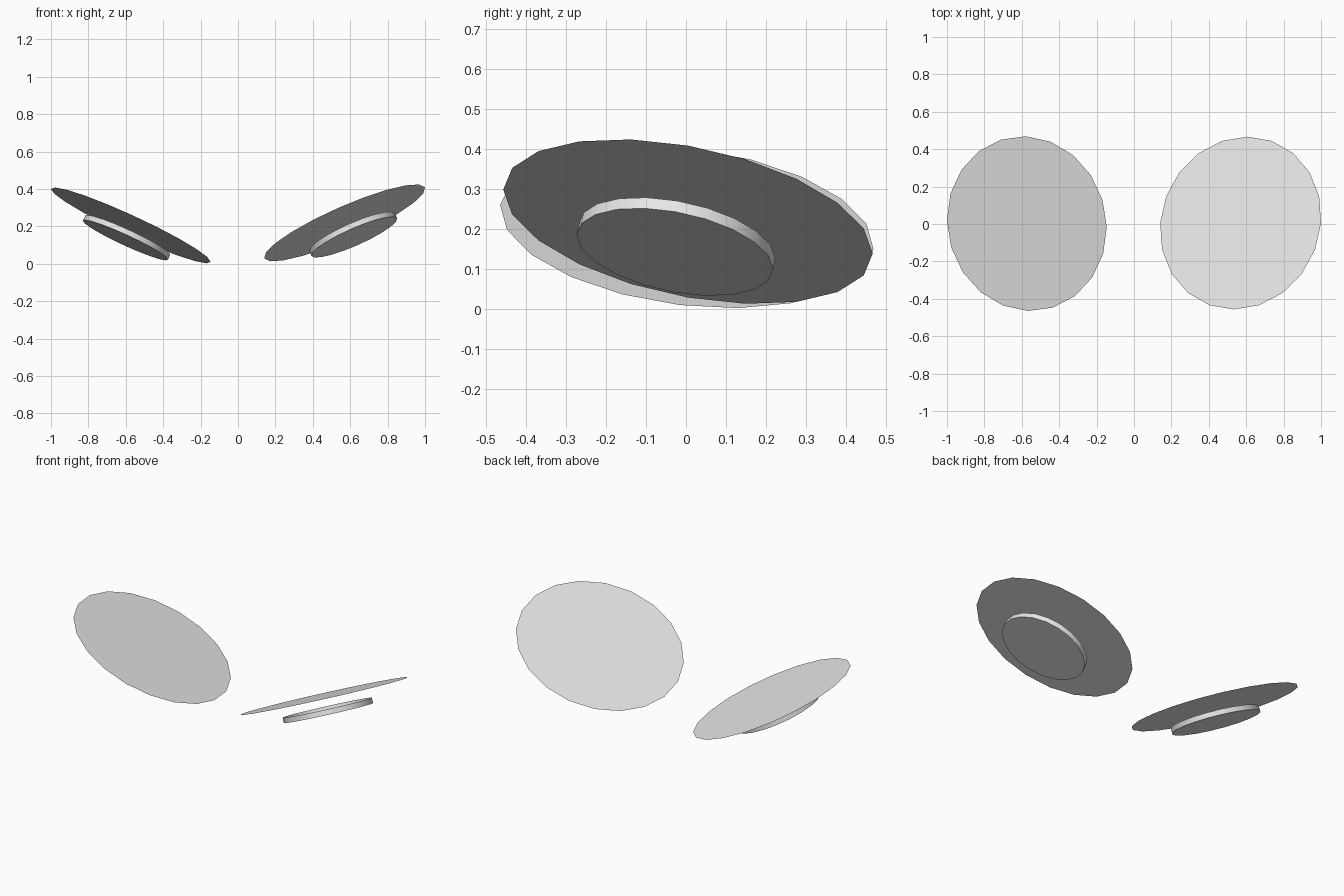
import bpy, bmesh, math
from mathutils import Matrix, Vector

cube = bpy.data.objects.get("Cube")
if cube:
    bpy.data.objects.remove(cube, do_unlink=True)

SIDES = 20
DISC_RADIUS = 0.47
CUP_RADIUS = 0.25
CUP_HEIGHT = 0.03

grey = bpy.data.materials.new("light_grey")
grey.use_nodes = True
grey.diffuse_color = (0.8, 0.8, 0.8, 1)
grey.node_tree.nodes["Principled BSDF"].inputs["Base Color"].default_value = (0.8, 0.8, 0.8, 1)


def tilt_matrix(x_dir, y_dir, centre):
    """Placement whose local x and y axes lie in the tilted plane."""
    x = Vector(x_dir).normalized()
    z = x.cross(Vector(y_dir)).normalized()
    y = z.cross(x)
    m = Matrix((x, y, z)).transposed().to_4x4()
    m.translation = centre
    return m


def add_part(name, bm, matrix):
    mesh = bpy.data.meshes.new(name)
    bm.to_mesh(mesh)
    bm.free()
    obj = bpy.data.objects.new(name, mesh)
    bpy.context.collection.objects.link(obj)
    obj.matrix_world = matrix
    mesh.materials.append(grey)
    bpy.ops.object.select_all(action='DESELECT')
    obj.select_set(True)
    bpy.context.view_layer.objects.active = obj
    bpy.ops.object.shade_smooth_by_angle(angle=math.radians(30))


def ring(bm, radius, z):
    steps = [2 * math.pi * i / SIDES for i in range(SIDES)]
    return [bm.verts.new((radius * math.cos(a), radius * math.sin(a), z)) for a in steps]


def add_disc(name, matrix):
    # Thin flat plate facing up
    bm = bmesh.new()
    bm.faces.new(ring(bm, DISC_RADIUS, 0))
    add_part(name, bm, matrix)


def add_cup(name, matrix):
    # Shallow open dish: closed underneath, origin at its underside
    bm = bmesh.new()
    low, high = ring(bm, CUP_RADIUS, 0), ring(bm, CUP_RADIUS, CUP_HEIGHT)
    bm.faces.new(low[::-1])
    for i in range(SIDES):
        j = (i + 1) % SIDES
        bm.faces.new((low[i], low[j], high[j], high[i]))
    add_part(name, bm, matrix)


# side, plane x direction, plane y direction, disc centre, cup underside centre
sides = [
    ("left", (0.43, 0, 0.19), (0.035, 0.4625, -0.08),
     (0.57, 0.005, 0.2185), (0.622, -0.028, 0.1425)),
    ("right", (0.427, -0.0175, -0.195), (-0.0075, 0.467, -0.055),
     (-0.573, 0.002, 0.205), (-0.602, -0.02, 0.126)),
]
for side, x_dir, y_dir, disc_at, cup_at in sides:
    add_disc(side + "_disc", tilt_matrix(x_dir, y_dir, disc_at))
    add_cup(side + "_lower_dish", tilt_matrix(x_dir, y_dir, cup_at))
